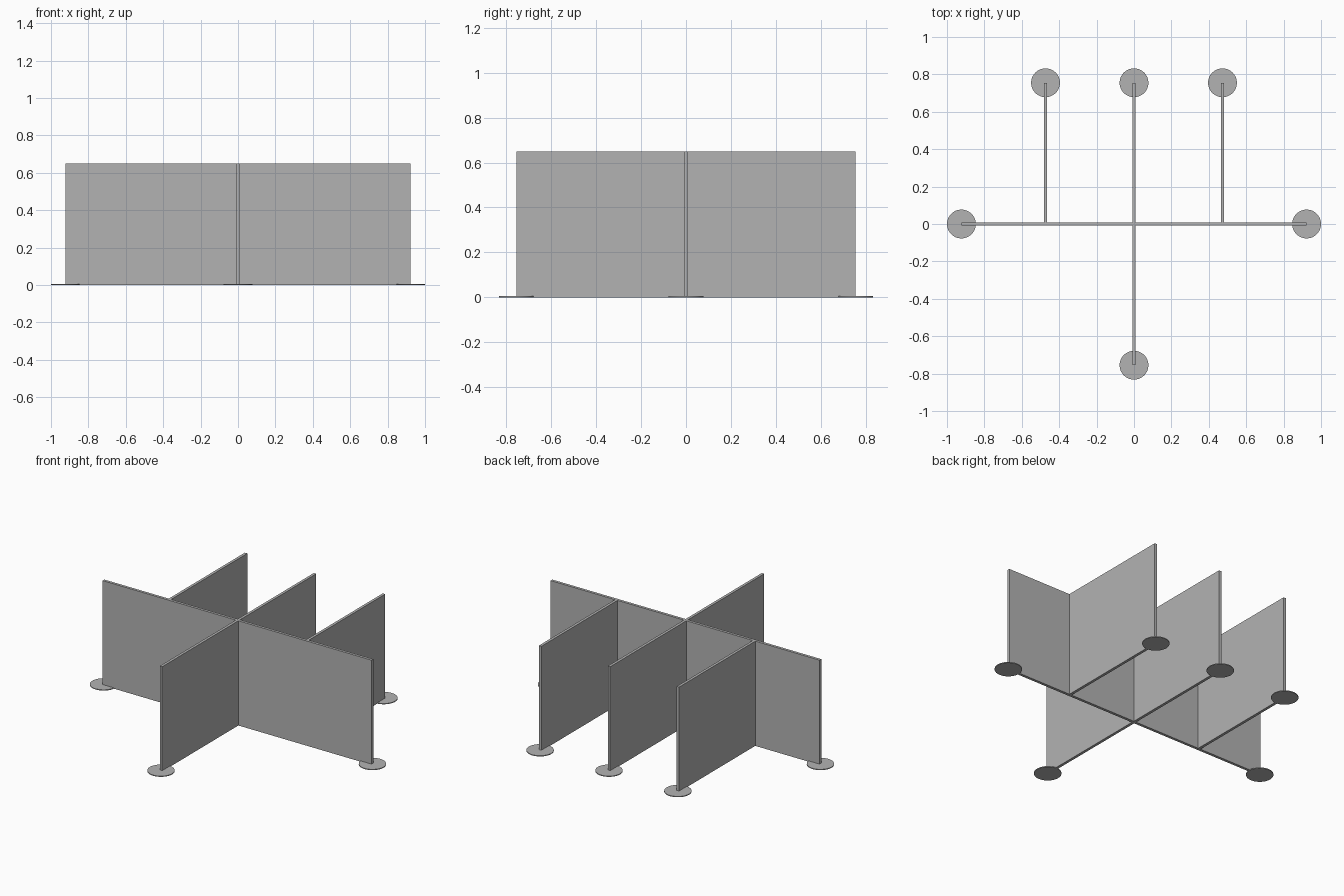
import bpy
import math

cube = bpy.data.objects.get("Cube")
if cube:
    bpy.data.objects.remove(cube, do_unlink=True)

HEIGHT = 0.65       # panel height
THICK = 0.017       # panel thickness
HALF_X = 0.923      # reach of the long panel
HALF_Y = 0.755      # reach of the cross panels
SIDE_X = 0.473      # offset of the rear side panels
FOOT_R = 0.077
FOOT_H = 0.005

grey = bpy.data.materials.new("panel grey")
grey.use_nodes = True
colour = (0.45, 0.45, 0.45, 1)
grey.diffuse_color = colour
grey.node_tree.nodes["Principled BSDF"].inputs["Base Color"].default_value = colour


def panel(name, x0, x1, y0, y1):
    """Upright screen standing on the floor."""
    bpy.ops.mesh.primitive_cube_add(
        size=1, location=((x0 + x1) / 2, (y0 + y1) / 2, HEIGHT / 2))
    ob = bpy.context.object
    ob.name = name
    ob.scale = (x1 - x0, y1 - y0, HEIGHT)
    bpy.ops.object.transform_apply(location=False, rotation=False, scale=True)
    ob.data.materials.append(grey)


def foot(name, x, y):
    """Thin round base plate."""
    bpy.ops.mesh.primitive_cylinder_add(
        vertices=48, radius=FOOT_R, depth=FOOT_H, location=(x, y, FOOT_H / 2))
    ob = bpy.context.object
    ob.name = name
    ob.data.materials.append(grey)
    bpy.ops.object.shade_smooth_by_angle(angle=math.radians(30))


# Long panel across the middle
t = THICK / 2
panel("long_panel", -HALF_X, HALF_X, -t, t)
for side, s in (("left", 1), ("right", -1)):
    foot(side + "_foot", s * HALF_X, 0)

# Front divider
panel("front_panel", -t, t, -HALF_Y, -t)
foot("front_foot", 0, -HALF_Y)

# Three rear dividers
for side, x in (("left", SIDE_X), ("middle", 0), ("right", -SIDE_X)):
    panel("rear_" + side + "_panel", x - t, x + t, t, HALF_Y)
    foot("rear_" + side + "_foot", x, HALF_Y)
